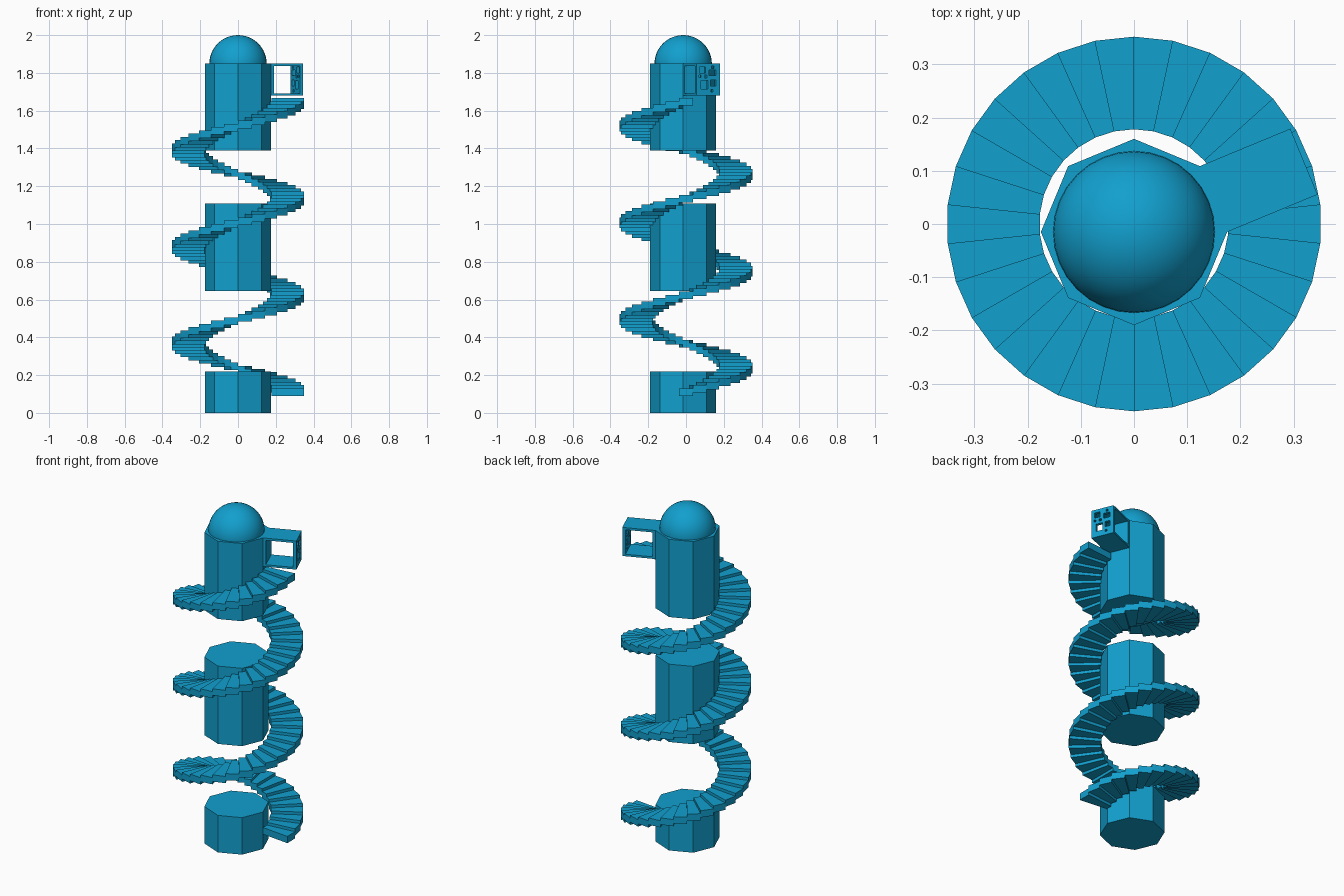
import bpy, bmesh, math
from mathutils import Matrix

if "Cube" in bpy.data.objects:
    bpy.data.objects.remove(bpy.data.objects["Cube"])

CY = -0.015          # tower axis offset in y
R = 0.175            # octagon radius
A = math.radians(22.5)

mat = bpy.data.materials.new("tower_blue")
mat.diffuse_color = (0.006, 0.35, 0.62, 1)
mat.use_nodes = True
mat.node_tree.nodes["Principled BSDF"].inputs["Base Color"].default_value = mat.diffuse_color


def finish(bm, name, matrix=None):
    bmesh.ops.recalc_face_normals(bm, faces=bm.faces)
    me = bpy.data.meshes.new(name)
    bm.to_mesh(me)
    bm.free()
    me.materials.append(mat)
    ob = bpy.data.objects.new(name, me)
    bpy.context.collection.objects.link(ob)
    if matrix is not None:
        ob.matrix_world = matrix
    return ob


def prism(bm, pts, z0, z1):
    low = [bm.verts.new((x, y, z0)) for x, y in pts]
    top = [bm.verts.new((x, y, z1)) for x, y in pts]
    bm.faces.new(low)
    bm.faces.new(top)
    n = len(pts)
    for i in range(n):
        j = (i + 1) % n
        bm.faces.new((low[i], low[j], top[j], top[i]))


def box(bm, u0, u1, v0, v1, z0, z1):
    prism(bm, [(u0, v0), (u1, v0), (u1, v1), (u0, v1)], z0, z1)


# Three separate octagonal column sections
octagon = [(R * math.cos(2 * A * k), CY + R * math.sin(2 * A * k)) for k in range(8)]
for name, z0, z1 in (("lower_column", 0, 0.22), ("middle_column", 0.645, 1.108),
                     ("upper_column", 1.388, 1.85)):
    bm = bmesh.new()
    prism(bm, octagon, z0, z1)
    finish(bm, name)

# Smooth dome on top
bm = bmesh.new()
bmesh.ops.create_uvsphere(bm, u_segments=32, v_segments=24, radius=0.152)
for f in bm.faces:
    f.smooth = True
finish(bm, "dome", Matrix.Translation((0, CY, 1.848)))

# Spiral stair: overlapping wedge treads, 30 per turn, three turns
bm = bmesh.new()
half = math.radians(6)
for i in range(91):
    a = 2 * half * i
    corners = ((0.178, a - half), (0.352, a - half), (0.352, a + half), (0.178, a + half))
    z = 0.09 + 0.01707 * i
    prism(bm, [(r * math.cos(t), r * math.sin(t)) for r, t in corners], z, z + 0.04)
finish(bm, "spiral_stair")

# Hollow landing box on one octagon face (local x points outward)
frame = Matrix.Translation((0, CY, 0)) @ Matrix.Rotation(A, 4, 'Z')
u0, u1, w = R * math.cos(A), R * math.cos(A) + 0.184, R * math.sin(A)
bm = bmesh.new()
box(bm, u0, u1, -w, w, 1.68, 1.85)
landing = finish(bm, "landing_box", frame)

# Cutters: side-to-side passage, then pierced squares in the outer wall
bm = bmesh.new()
box(bm, u0 + 0.016, u1 - 0.018, -0.1, 0.1, 1.692, 1.837)
passage = finish(bm, "passage_cutter", frame)
bm = bmesh.new()
holes = ((-0.050, -0.015, 1.800, 1.832), (0.005, 0.045, 1.785, 1.815),
         (-0.040, -0.002, 1.715, 1.760), (0.014, 0.044, 1.730, 1.762),
         (0.020, 0.034, 1.824, 1.836), (-0.052, -0.040, 1.776, 1.788),
         (-0.022, -0.008, 1.774, 1.788), (0.016, 0.028, 1.700, 1.712))
for v0, v1, z0, z1 in holes:
    box(bm, u1 - 0.03, u1 + 0.02, v0, v1, z0, z1)
pierced = finish(bm, "pierced_wall_cutter", frame)
for cutter in (passage, pierced):
    cutter.hide_render = True
    cutter.hide_set(True)
    mod = landing.modifiers.new(cutter.name, 'BOOLEAN')
    mod.operation = 'DIFFERENCE'
    mod.solver = 'EXACT'
    mod.object = cutter
